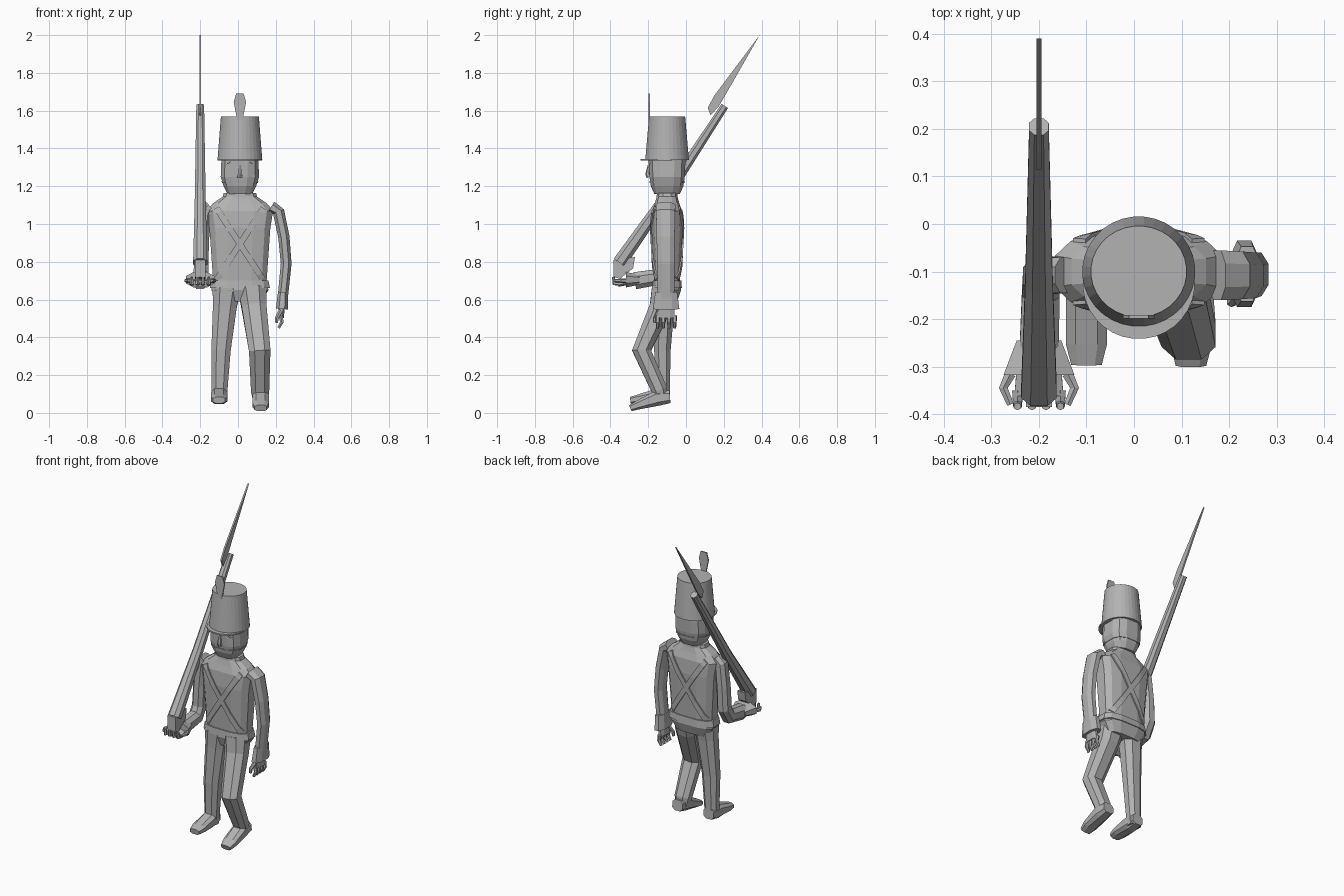
import bpy, bmesh, math
from mathutils import Vector
from mathutils.bvhtree import BVHTree

if "Cube" in bpy.data.objects:
    bpy.data.objects.remove(bpy.data.objects["Cube"])

GREY = (.45, .45, .45, 1)
grey = bpy.data.materials.new("plain grey")
grey.use_nodes = True
grey.diffuse_color = GREY
grey.node_tree.nodes["Principled BSDF"].inputs["Base Color"].default_value = GREY

# Shared landmarks: body axis, musket plane and the two sides
CENTRE_X, CENTRE_Y = .01, -.1
MUSKET_X = -.2
SIDES = {"left": 1, "right": -1}


def finish(bm, name):
    bmesh.ops.recalc_face_normals(bm, faces=bm.faces)
    mesh = bpy.data.meshes.new(name)
    bm.to_mesh(mesh)
    bm.free()
    mesh.materials.append(grey)
    part = bpy.data.objects.new(name, mesh)
    bpy.context.collection.objects.link(part)
    return part


def bridge(bm, loops):
    """Skin consecutive closed loops of vertices and cap both ends."""
    for lower, upper in zip(loops, loops[1:]):
        count = len(lower)
        for k in range(count):
            following = (k + 1) % count
            bm.faces.new((lower[k], lower[following], upper[following], upper[k]))
    bm.faces.new(loops[0])
    bm.faces.new(loops[-1])


def loft(name, points, widths, depths, sides=8, square=.85):
    """Rings along a path, mitred at the joints; a lower square value gives flatter sides."""
    bm = bmesh.new()
    points = [Vector(p) for p in points]
    loops = []
    for i, (point, width, depth) in enumerate(zip(points, widths, depths)):
        ahead = points[min(i + 1, len(points) - 1)]
        behind = points[max(i - 1, 0)]
        along = (ahead - behind).normalized()
        across = Vector((1, 0, 0))
        across = (across - along * across.dot(along)).normalized()
        deep = along.cross(across)
        loop = []
        for k in range(sides):
            angle = 2 * math.pi * (k + .5) / sides
            c, s = math.cos(angle), math.sin(angle)
            c = math.copysign(abs(c) ** square, c)
            s = math.copysign(abs(s) ** square, s)
            loop.append(bm.verts.new(point + across * c * width + deep * s * depth))
        loops.append(loop)
    bridge(bm, loops)
    return finish(bm, name)


def limb(name, points, start, end, flat=1, sides=8):
    """A loft whose half width runs evenly from start to end."""
    last = len(points) - 1
    widths = [start + (end - start) * i / last for i in range(len(points))]
    return loft(name, points, widths, [w * flat for w in widths], sides)


def upright(name, rows, sides=12, square=.7, y=CENTRE_Y):
    """A loft on the body axis from rows of height, half width and half depth."""
    heights, widths, depths = zip(*rows)
    return loft(name, [(CENTRE_X, y, z) for z in heights], widths, depths, sides, square)


def finger(name, root, *steps):
    """A tapering chain of joints, each step relative to the one before."""
    joints = [Vector(root)]
    for step in steps:
        joints.append(joints[-1] + Vector(step))
    limb(name, joints, .013, .008, sides=6)


def plate(name, outline, place, thickness):
    """Skin an outline pushed through its thickness; place(a, b, offset) gives the position."""
    bm = bmesh.new()
    bridge(bm, [[bm.verts.new(place(a, b, offset)) for a, b in outline]
                for offset in (-thickness / 2, thickness / 2)])
    return finish(bm, name)


def on_face(a, b, offset):
    return (CENTRE_X + a, -.195 + offset, b)


def on_musket(a, b, offset):
    return (MUSKET_X + offset, a, b)


# Jacket, belt and collar
jacket = upright("jacket", [(.59, .115, .055), (.65, .155, .075), (.7, .145, .07),
                            (.98, .165, .085), (1.07, .18, .08), (1.11, .145, .066),
                            (1.15, .085, .055)], square=.65)
upright("belt", [(.66, .163, .08), (.7, .155, .077)], square=.65)
upright("collar", [(1.12, .1, .06), (1.165, .088, .055)])

# Crossed straps laid over the jacket, front and back
surface = BVHTree.FromPolygons([v.co for v in jacket.data.vertices],
                               [p.vertices[:] for p in jacket.data.polygons])


def on_jacket(point, inward):
    """Project onto the jacket, or onto its nearest edge where the line passes beside it."""
    hit = surface.ray_cast(point, inward)[0]
    return surface.find_nearest(point)[0] if hit is None else hit


def strap(name, side, facing):
    bm = bmesh.new()
    top = Vector((CENTRE_X + side * .125, facing, 1.085))
    bottom = Vector((CENTRE_X - side * .12, facing, .71))
    inward = Vector((0, -facing, 0))
    edge = (bottom - top).cross(inward).normalized() * .016
    outer, inner = inward * -.008, inward * .004
    loops = []
    for i in range(17):
        middle = top.lerp(bottom, i / 16)
        near, far = [on_jacket(middle + e, inward) for e in (edge, -edge)]
        loops.append([bm.verts.new(p) for p in
                      (near + outer, far + outer, far + inner, near + inner)])
    bridge(bm, loops)
    finish(bm, name)


for label, facing in (("front", -1), ("back", 1)):
    for hand, side in SIDES.items():
        strap(f"{label}_{hand}_strap", side, facing)

# Head and face
upright("head", [(1.16, .068, .07), (1.2, .088, .088), (1.25, .104, .096), (1.35, .1, .1)])
upright("chin_strap", [(1.217, .097, .094), (1.227, .1, .096)])
limb("nose", [on_face(0, 1.25, 0), on_face(0, 1.265, -.008), on_face(0, 1.31, 0)], .016, .008, sides=6)
for hand, side in SIDES.items():
    corners = [on_face(side * a, 1.3, 0) for a in (.02, .04, .06)]
    loft(hand + "_eye", corners, (.004, .012, .004), (.004, .01, .004), sides=6)
    plate(hand + "_brow", [(side * a, b) for a, b in
                           ((.015, 1.315), (.045, 1.325), (.075, 1.315), (.045, 1.335))],
          on_face, .009)

# Hat with peak and plume
upright("hat", [(1.34, .119, .116), (1.57, .101, .096)], sides=32, square=1)
upright("hat_peak", [(1.336, .118, .117), (1.345, .118, .117)], sides=32, square=1, y=-.125)
half_plume = [(.014, 1.55), (.033, 1.645), (.02, 1.69)]
plate("plume", half_plume + [(-a, b) for a, b in reversed(half_plume)], on_face, .008)

# Legs: the right one straight, the left one stepping
limb("right_leg", [(-.06, -.11, .66), (-.07, -.115, .56), (-.09, -.125, .33),
                   (-.1, -.12, .06)], .08, .042, .85)
limb("left_leg", [(.075, -.115, .66), (.085, -.135, .56), (.115, -.235, .33),
                  (.117, -.14, .12), (.117, -.13, .075)], .08, .042, .88)
for hand, x, heel, toe in (("right", -.1, .09, .067), ("left", .12, .085, .025)):
    path = [(x, y, heel + (toe - heel) * t) for y, t in ((-.085, 0), (-.15, .1), (-.25, .7), (-.295, 1))]
    loft(hand + "_foot", path, (.038, .046, .046, .034), (.035, .044, .026, .018), square=.7)

# Arms: the left hangs, the right bends to carry the musket
limb("left_arm", [(.175, -.108, 1.09), (.215, -.108, 1.065), (.243, -.108, .93),
                  (.255, -.106, .79), (.236, -.106, .6)], .035, .029, 1.6)
limb("left_cuff", [(.238, -.105, .64), (.232, -.105, .55)], .028, .034, 2.2)
limb("right_arm", [(-.145, -.108, 1.09), (-.175, -.108, 1.065), (-.19, -.108, .92),
                   (-.195, -.11, .78), (-.196, -.145, .72), (MUSKET_X, -.27, .7)], .036, .044, 1.1)
limb("right_cuff", [(MUSKET_X, -.245, .705), (MUSKET_X, -.318, .705)], .05, .08, .55)

# Hands
limb("left_palm", [(.232, -.105, .56), (.226, -.105, .505)], .017, .018, 2.7)
finger("left_thumb", (.225, -.145, .54), (-.02, -.02, -.04), (0, 0, -.025))
limb("right_palm", [(MUSKET_X, -.3, .695), (MUSKET_X, -.36, .685)], .05, .055, .35)
for i in range(4):
    spread = (i - 1.5) * .03
    finger(f"left_finger_{i + 1}", (.226, spread - .105, .515), (.006, 0, -.035), (-.017, 0, -.03))
    finger(f"right_finger_{i + 1}", (MUSKET_X + spread, -.35, .685), (0, -.03, 0), (0, -.004, .035))
for label, side in (("thumb", 1), ("outer_grip", -1)):
    finger("right_" + label, (MUSKET_X + side * .06, -.315, .7),
           (side * .015, -.03, 0), (side * -.015, -.035, 0))

# Musket with bent butt and bayonet
limb("musket", [(MUSKET_X, -.352, .795), (MUSKET_X, -.12, 1.125), (MUSKET_X, .205, 1.625)], .04, .022)
plate("musket_butt", [(-.385, .81), (-.27, .825), (-.28, .765), (-.35, .71), (-.385, .72)],
      on_musket, .055)
plate("bayonet", [(.115, 1.615), (.13, 1.575), (.175, 1.625), (.27, 1.79), (.39, 2), (.15, 1.68)],
      on_musket, .01)
